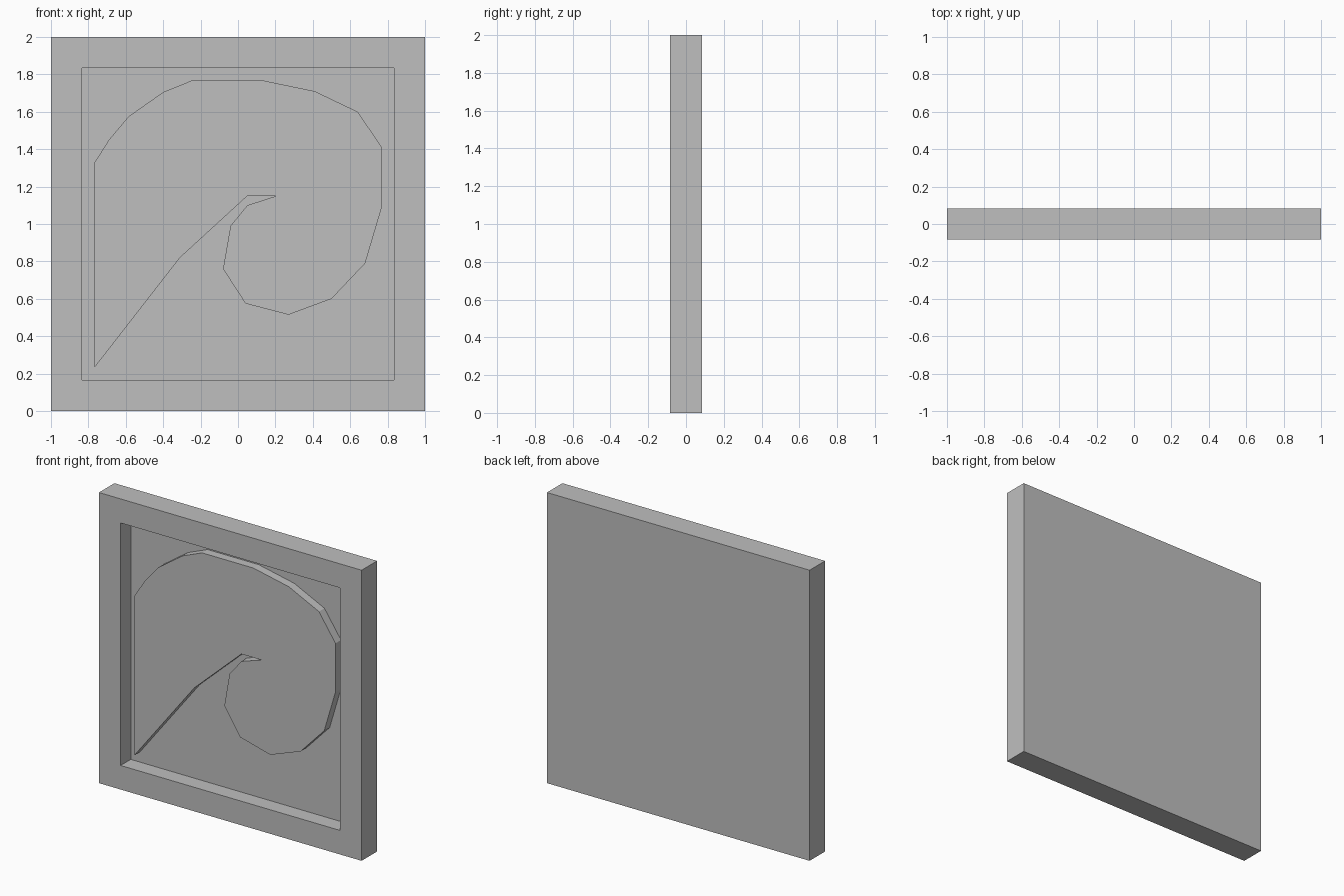
import bpy, bmesh
from mathutils import Vector

cube = bpy.data.objects.get("Cube")
if cube:
    bpy.data.objects.remove(cube, do_unlink=True)

THICK = 0.168      # whole plaque
BORDER = 0.234     # frame width
FLOOR = 0.11       # depth of the recess floor
RELIEF = 0.05      # depth of the wave's face
FRONT = -THICK / 2
IN = 1 - BORDER    # half width of the opening

grey = bpy.data.materials.new("plain_grey")
grey.use_nodes = True
grey.diffuse_color = (0.52, 0.52, 0.52, 1)
grey.node_tree.nodes["Principled BSDF"].inputs["Base Color"].default_value = (0.52, 0.52, 0.52, 1)


def finish(name, bm):
    bmesh.ops.recalc_face_normals(bm, faces=bm.faces)
    mesh = bpy.data.meshes.new(name)
    bm.to_mesh(mesh)
    bm.free()
    mesh.materials.append(grey)
    obj = bpy.data.objects.new(name, mesh)
    bpy.context.collection.objects.link(obj)
    return obj


# Square frame with a recessed floor
bm = bmesh.new()
bmesh.ops.create_cube(bm, size=2)
bmesh.ops.scale(bm, vec=(1, THICK / 2, 1), verts=bm.verts)
bmesh.ops.translate(bm, vec=(0, 0, 1), verts=bm.verts)
bm.normal_update()
front = min(bm.faces, key=lambda f: f.calc_center_median().y)
bmesh.ops.inset_region(bm, faces=[front], thickness=BORDER)
bmesh.ops.inset_region(bm, faces=[front], thickness=0)
bmesh.ops.translate(bm, vec=(0, FLOOR, 0), verts=front.verts)
finish("frame", bm)

# Curling wave, raised from the floor
TOP, BOTTOM = 1 + IN, 1 - IN
outline = [
    # rising back and crest
    (-IN, BOTTOM), (-IN, 1.33), (-0.69, 1.45), (-0.585, 1.575), (-0.4, 1.705),
    (-0.25, TOP), (0.14, TOP), (0.41, 1.71), (0.64, 1.6), (IN, 1.415),
    # round curl
    (IN, 1.08), (0.68, 0.79), (0.5, 0.6), (0.27, 0.515), (0.04, 0.575),
    (-0.08, 0.76), (-0.04, 0.99), (0.05, 1.1),
    # inner tip and lower slope
    (0.205, 1.15), (0.05, 1.15), (-0.31, 0.82),
]
bm = bmesh.new()
face = bm.faces.new([bm.verts.new((x, FRONT + RELIEF, z)) for x, z in outline])
ext = bmesh.ops.extrude_face_region(bm, geom=[face], use_keep_orig=True)
moved = [g for g in ext["geom"] if isinstance(g, bmesh.types.BMVert)]
bmesh.ops.translate(bm, vec=Vector((0, FLOOR - RELIEF, 0)), verts=moved)
finish("wave_relief", bm)
